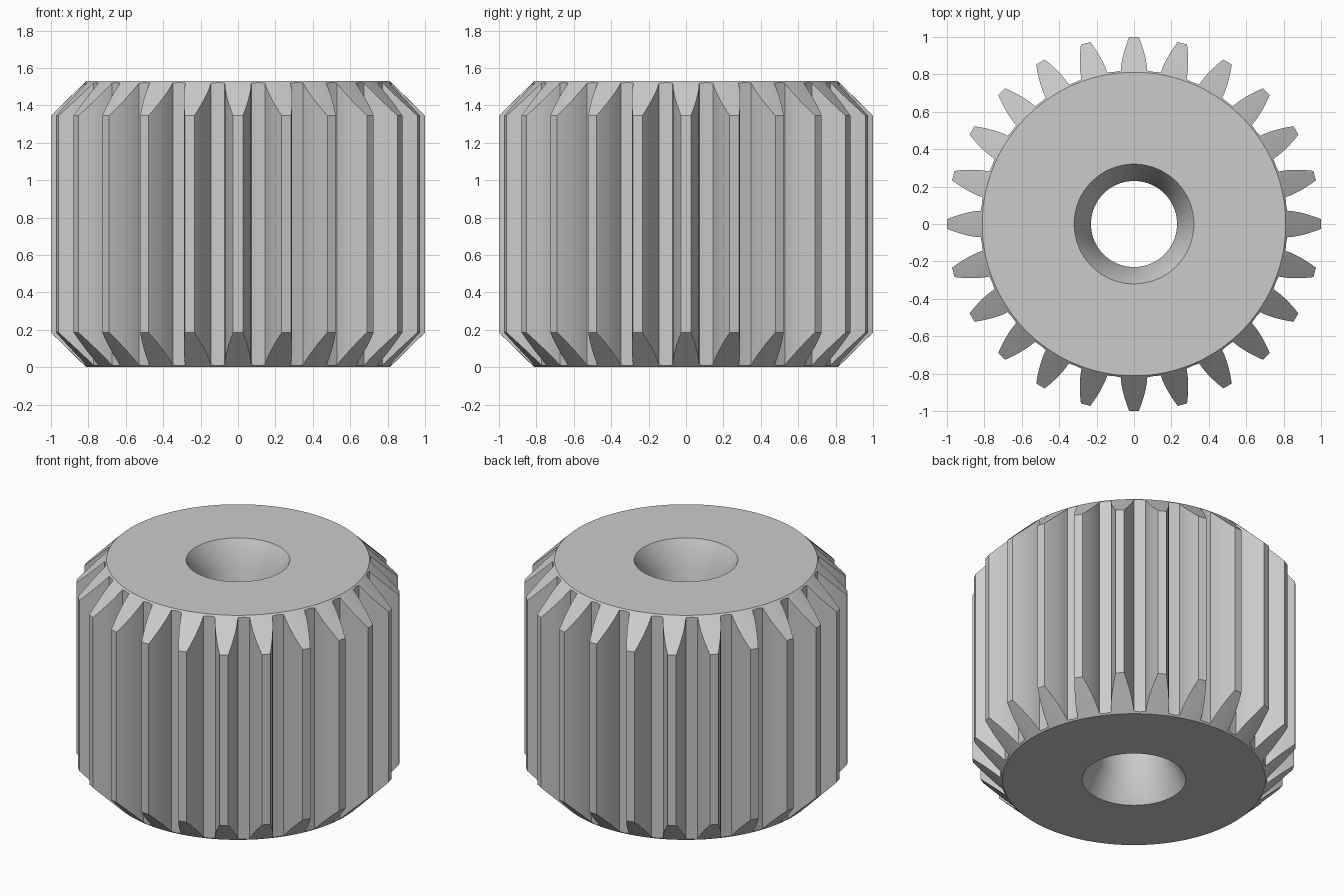
import bpy, bmesh, math

cube = bpy.data.objects.get("Cube")
if cube:
    bpy.data.objects.remove(cube)

TEETH = 24
HEIGHT = 1.53
ROOT, TIP = 0.82, 1.0
RIM = 0.8115                      # radius of the flat end faces
BORE, BORE_MOUTH, MOUTH_DEPTH = 0.23, 0.32, 0.165
STEPS = 6                         # segments along a tooth flank


def gear_profile():
    """Gear outline as (radius, angle) pairs, counter-clockwise."""
    flank = []
    for i in range(STEPS + 1):
        t = i / STEPS
        along = ROOT + (TIP - ROOT) * t
        half_width = 0.071 - 0.045 * t ** 1.6
        flank.append((math.hypot(along, half_width), math.atan2(half_width, along)))
    pitch = 2 * math.pi / TEETH
    outline = []
    for k in range(TEETH):
        a = k * pitch
        outline += [(r, a - w) for r, w in flank]
        outline += [(r, a + w) for r, w in reversed(flank)]
        outline.append((ROOT, a + pitch / 2))
    return outline


outline = gear_profile()
bm = bmesh.new()


def ring(radius, z):
    """Circle with one vertex at each outline angle."""
    return [bm.verts.new((radius * math.cos(a), radius * math.sin(a), z)) for _, a in outline]


def toothed_ring(top):
    """Gear outline trimmed by the conical end chamfer."""
    verts = []
    for r, a in outline:
        drop = (r - RIM) * 0.98
        z = HEIGHT - drop if top else drop
        verts.append(bm.verts.new((r * math.cos(a), r * math.sin(a), z)))
    return verts


# Closed section: down the outside, back up through the bore
rings = [
    ring(BORE, HEIGHT - MOUTH_DEPTH), ring(BORE_MOUTH, HEIGHT), ring(RIM, HEIGHT),
    toothed_ring(True), toothed_ring(False),
    ring(RIM, 0), ring(BORE_MOUTH, 0), ring(BORE, MOUTH_DEPTH),
]
n = len(outline)
for upper, lower in zip(rings, rings[1:] + rings[:1]):
    for i in range(n):
        j = (i + 1) % n
        bm.faces.new((upper[i], lower[i], lower[j], upper[j]))
bmesh.ops.recalc_face_normals(bm, faces=bm.faces)

mesh = bpy.data.meshes.new("pinion_gear")
bm.to_mesh(mesh)
bm.free()
gear = bpy.data.objects.new("pinion_gear", mesh)
bpy.context.collection.objects.link(gear)

# Plain grey metal
grey = bpy.data.materials.new("plain_grey")
grey.use_nodes = True
colour = (0.6, 0.6, 0.6, 1)
grey.diffuse_color = colour
grey.node_tree.nodes["Principled BSDF"].inputs["Base Color"].default_value = colour
mesh.materials.append(grey)

# Smooth flanks and bore, crisp tooth edges
bpy.ops.object.select_all(action="DESELECT")
gear.select_set(True)
bpy.context.view_layer.objects.active = gear
bpy.ops.object.shade_smooth_by_angle(angle=math.radians(30))
